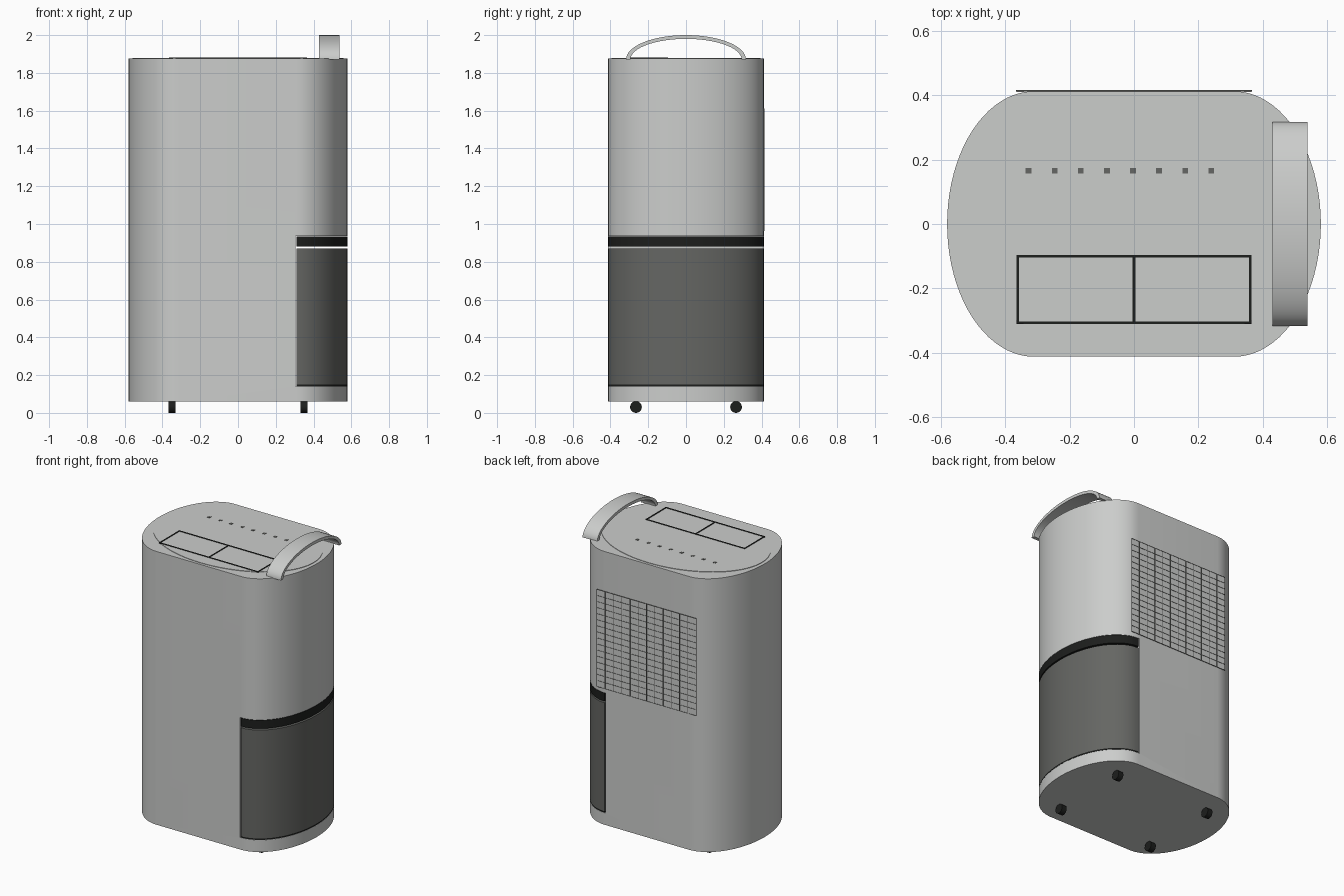
import bpy, bmesh
from math import sin, cos, pi, radians
from mathutils import Vector, Matrix

if "Cube" in bpy.data.objects:
    bpy.data.objects.remove(bpy.data.objects["Cube"], do_unlink=True)


def material(name, rgb):
    m = bpy.data.materials.new(name)
    m.use_nodes = True
    m.diffuse_color = (*rgb, 1)
    bsdf = m.node_tree.nodes["Principled BSDF"]
    bsdf.inputs["Base Color"].default_value = (*rgb, 1)
    bsdf.inputs["Roughness"].default_value = 0.6
    return m


LIGHT = material("light grey plastic", (0.6, 0.61, 0.6))
TANK = material("dark grey plastic", (0.13, 0.133, 0.125))
BLACK = material("black plastic", (0.012, 0.013, 0.012))


def finish(name, bm, mat, smooth=True):
    bmesh.ops.recalc_face_normals(bm, faces=bm.faces)
    mesh = bpy.data.meshes.new(name)
    bm.to_mesh(mesh)
    bm.free()
    mesh.materials.append(mat)
    ob = bpy.data.objects.new(name, mesh)
    bpy.context.collection.objects.link(ob)
    if smooth:
        smooth_object(ob)
    return ob


def smooth_object(ob):
    bpy.ops.object.select_all(action="DESELECT")
    ob.select_set(True)
    bpy.context.view_layer.objects.active = ob
    bpy.ops.object.shade_smooth_by_angle(angle=radians(30))


def prism(name, points, direction, mat, smooth=True):
    """Extrude a closed outline along a direction."""
    bm = bmesh.new()
    face = bm.faces.new([bm.verts.new(p) for p in points])
    new = bmesh.ops.extrude_face_region(bm, geom=[face])["geom"]
    verts = [g for g in new if isinstance(g, bmesh.types.BMVert)]
    bmesh.ops.translate(bm, verts=verts, vec=Vector(direction))
    return finish(name, bm, mat, smooth)


def add_box(bm, x0, x1, y0, y1, z0, z1):
    size = Matrix.Diagonal((x1 - x0, y1 - y0, z1 - z0, 1))
    mid = Matrix.Translation(((x0 + x1) / 2, (y0 + y1) / 2, (z0 + z1) / 2))
    bmesh.ops.create_cube(bm, size=1, matrix=mid @ size)


def boxes(name, items, mat):
    bm = bmesh.new()
    for item in items:
        add_box(bm, *item)
    return finish(name, bm, mat, False)


FLAT, ROUND, DEPTH = 0.31, 0.27, 0.412
BASE, TOP = 0.06, 1.875
N = 40


def end_curve(z, side=1):
    """Half ellipse that closes one end of the plan."""
    angles = [-pi / 2 + pi * i / N for i in range(N + 1)]
    return [(side * (FLAT + ROUND * cos(a)), side * DEPTH * sin(a), z) for a in angles]


# Body shell with a bay for the water tank
body = prism("body", end_curve(BASE) + end_curve(BASE, -1), (0, 0, TOP - BASE), LIGHT, False)
cutter = boxes("tank_bay_cutter", [(0.304, 1, -1, 1, 0.14, 0.937)], LIGHT)
cutter.hide_render = True
cut = body.modifiers.new("tank_bay", "BOOLEAN")
cut.operation, cut.solver, cut.object = "DIFFERENCE", "EXACT", cutter
bpy.context.view_layer.objects.active = body
bpy.ops.object.modifier_apply(modifier=cut.name)
bpy.data.objects.remove(cutter, do_unlink=True)
smooth_object(body)

# Water tank, its lid and its lower rim
for name, z0, z1, mat in (("water_tank", 0.15, 0.87, TANK),
                          ("tank_lid", 0.88, 0.935, BLACK),
                          ("tank_rim", 0.141, 0.15, BLACK)):
    prism(name, end_curve(z0), (0, 0, z1 - z0), mat)

# Oval top panel
oval = [(0.558 * cos(2 * pi * i / 80), 0.395 * sin(2 * pi * i / 80), TOP) for i in range(80)]
prism("top_panel", oval, (0, 0, 0.003), LIGHT)

# Row of control buttons
boxes("control_buttons",
      [(x - 0.009, x + 0.009, 0.156, 0.174, TOP, TOP + 0.005)
       for x in (-0.327 + 0.081 * i for i in range(8))], TANK)

# Outline of the two air outlet flaps
W, Y0, Y1, T = 0.365, -0.31, -0.096, 0.008
z = (TOP, TOP + 0.006)
boxes("flap_outline",
      [(x - T / 2, x + T / 2, Y0, Y1, *z) for x in (-W + T / 2, 0, W - T / 2)]
      + [(-W, W, y, y + T, *z) for y in (Y0, Y1 - T)], BLACK)

# Back air intake grille
G0, G1, COLS, ROWS, BAR = 0.965, 1.61, 12, 16, 0.002
xs = [-W + 2 * W * i / COLS for i in range(COLS + 1)]
zs = [G0 + (G1 - G0) * i / ROWS for i in range(ROWS + 1)]
boxes("intake_panel", [(-W, W, DEPTH - 0.002, DEPTH + 0.002, G0, G1)], LIGHT)
boxes("intake_grille",
      [(x - BAR, x + BAR, DEPTH, DEPTH + 0.004, G0, G1) for x in xs]
      + [(-W, W, DEPTH, DEPTH + 0.004, h - BAR / 2, h + BAR / 2) for h in zs], TANK)

# Arched carrying handle
arc = [pi * i / 32 for i in range(33)]
outer = [(0.43, 0.317 * cos(a), 1.872 + 0.128 * sin(a)) for a in arc]
inner = [(0.43, 0.294 * cos(a), 1.872 + 0.108 * sin(a)) for a in reversed(arc)]
prism("handle", outer + inner, (0.108, 0, 0), LIGHT)

# Four wheels
for side, sx in (("left", 1), ("right", -1)):
    for end, sy in (("front", -1), ("back", 1)):
        ring = [(sx * 0.35 - 0.018, sy * 0.265 + 0.031 * cos(2 * pi * i / 24),
                 0.031 + 0.031 * sin(2 * pi * i / 24)) for i in range(24)]
        prism(f"{end}_{side}_wheel", ring, (0.036, 0, 0), BLACK)
